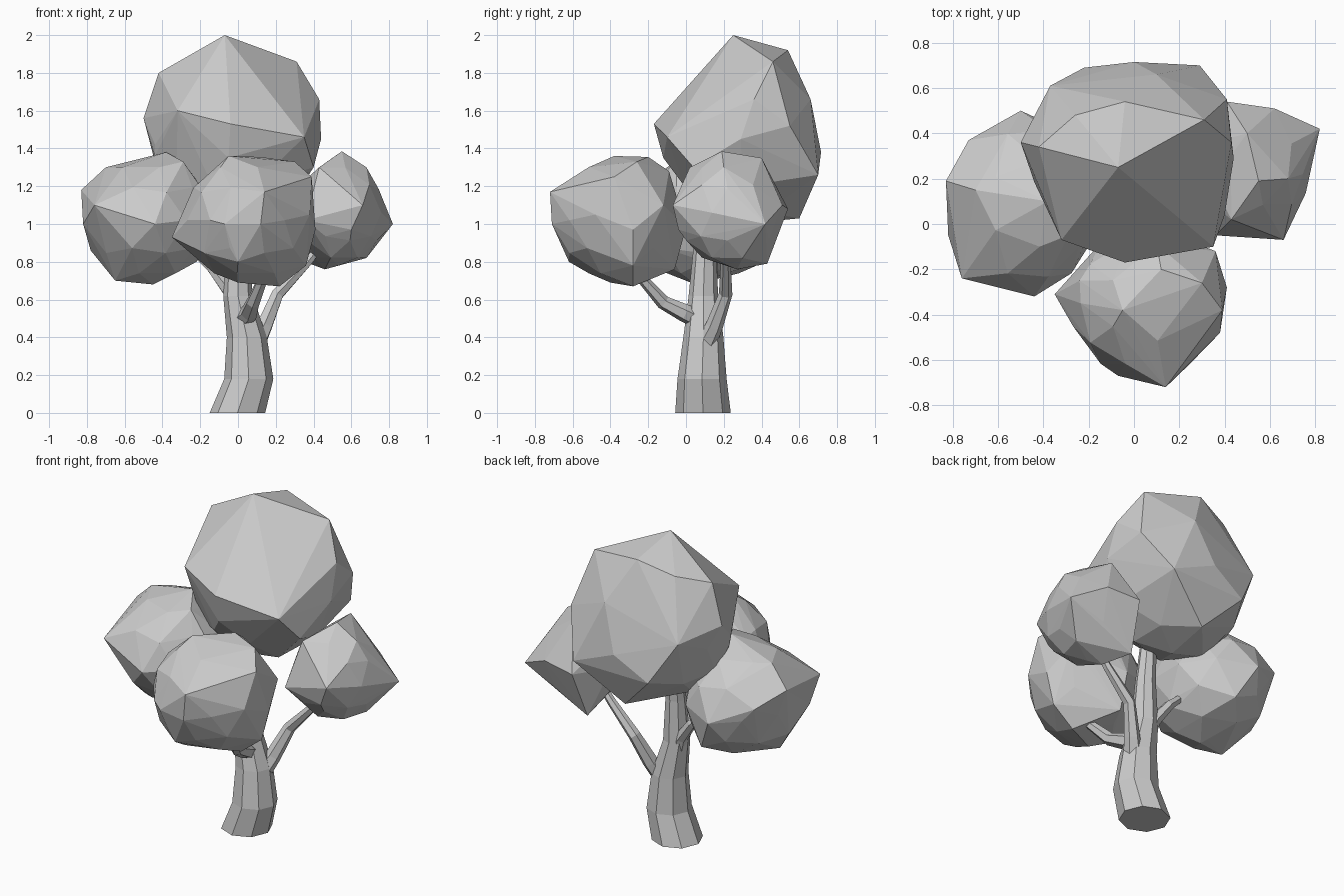
import bpy, bmesh
from mathutils import Vector, Matrix


def finish(bm, name):
    bmesh.ops.recalc_face_normals(bm, faces=bm.faces[:])
    mesh = bpy.data.meshes.new(name)
    bm.to_mesh(mesh)
    bm.free()
    obj = bpy.data.objects.new(name, mesh)
    bpy.context.collection.objects.link(obj)
    return obj


def limb(name, path, sides, level=False):
    """Faceted tapering tube through (x, y, z, radius) stations."""
    bm = bmesh.new()
    up = Vector((0, 0, 1))
    pts = [Vector(p[:3]) for p in path]
    rings = []
    for i, p in enumerate(path):
        d = up if level else pts[min(i + 1, len(pts) - 1)] - pts[max(i - 1, 0)]
        rot = up.rotation_difference(d.normalized()).to_matrix().to_4x4()
        rings.append(bmesh.ops.create_circle(bm, segments=sides, radius=p[3],
                                             matrix=Matrix.Translation(pts[i]) @ rot)["verts"])
    for a, b in zip(rings, rings[1:]):
        for k in range(sides):
            n = (k + 1) % sides
            bm.faces.new((a[k], a[n], b[n], b[k]))
    bm.faces.new(rings[0])
    bm.faces.new(rings[-1])
    return finish(bm, name)


def foliage(name, centre, radii, corners):
    """Low-poly clump: hull of a squashed icosphere and its protruding corners."""
    bm = bmesh.new()
    m = Matrix.Translation(centre) @ Matrix.Diagonal((*radii, 1))
    bmesh.ops.create_icosphere(bm, subdivisions=2, radius=1, matrix=m)
    points = [v.co.copy() for v in bm.verts] + [Vector(c) for c in corners]
    bm.clear()
    for p in points:
        bm.verts.new(p)
    bmesh.ops.convex_hull(bm, input=bm.verts[:])
    bmesh.ops.delete(bm, geom=[v for v in bm.verts if not v.link_faces], context='VERTS')
    return finish(bm, name)


# Trunk
limb("trunk", [(-0.003, 0.09, 0, 0.147), (0.057, 0.085, 0.18, 0.13),
               (0.047, 0.092, 0.4, 0.106), (0, 0.092, 0.62, 0.078),
               (0.0, 0.1, 0.88, 0.06), (0.0, 0.13, 1.15, 0.045)], 8, level=True)

# Branches
limb("right_branch", [(0.1, 0.11, 0.38, 0.055), (0.14, 0.15, 0.46, 0.046),
                      (0.21, 0.21, 0.63, 0.036), (0.37, 0.21, 0.8, 0.026),
                      (0.45, 0.21, 0.9, 0.02)], 6)
limb("front_branch", [(0.02, 0.08, 0.49, 0.055), (0.06, -0.01, 0.53, 0.048),
                      (0.08, -0.12, 0.585, 0.038), (0.14, -0.25, 0.73, 0.026),
                      (0.15, -0.3, 0.8, 0.02)], 6)
limb("left_branch", [(-0.01, 0.1, 0.54, 0.045), (-0.05, 0.12, 0.65, 0.038),
                     (-0.14, 0.14, 0.77, 0.03), (-0.28, 0.13, 0.9, 0.02)], 6)

# Foliage clumps
foliage("top_foliage", (-0.03, 0.3, 1.42), (0.43, 0.38, 0.42), [
    (-0.07, 0.25, 1.98), (-0.04, 0.54, 1.92), (0.31, 0.46, 1.86),
    (-0.42, 0.34, 1.8), (-0.26, 0.48, 1.85), (0.43, 0.36, 1.66),
    (0.41, 0.55, 1.52), (0.44, 0.29, 1.45), (0.40, 0.04, 1.3),
    (0.35, -0.1, 1.46), (-0.04, -0.17, 1.53), (-0.32, -0.07, 1.6),
    (-0.05, -0.12, 1.35), (-0.5, 0.36, 1.56), (-0.44, 0.2, 1.36),
    (-0.37, 0.61, 1.5), (-0.22, 0.69, 1.25), (0.0, 0.715, 1.38),
    (0.29, 0.70, 1.26), (0.1, 0.66, 1.66), (0.0, 0.6, 1.03),
    (-0.07, 0.25, 2.0)])
foliage("left_foliage", (-0.47, 0.09, 1.02), (0.33, 0.38, 0.33), [
    (-0.83, 0.19, 1.18), (-0.82, -0.05, 1.0), (-0.76, -0.24, 1.1),
    (-0.70, 0.15, 1.3), (-0.38, 0.1, 1.38), (-0.29, -0.05, 1.33),
    (-0.44, -0.32, 1.0), (-0.73, 0.37, 1.1), (-0.5, 0.5, 1.0),
    (-0.45, 0.05, 0.68), (-0.65, 0.0, 0.7), (-0.78, 0.1, 0.86),
    (-0.22, 0.1, 0.8), (-0.4, 0.42, 0.8), (-0.2, -0.05, 1.2)])
foliage("front_foliage", (0.05, -0.35, 1.02), (0.335, 0.33, 0.33), [
    (-0.35, -0.31, 0.93), (-0.24, -0.25, 1.18), (-0.05, -0.38, 1.36),
    (0.12, -0.2, 1.355), (0.3, -0.26, 1.33), (0.39, -0.38, 1.25),
    (0.41, -0.28, 0.97), (0.36, -0.28, 0.78), (0.38, -0.48, 1.05),
    (0.36, -0.12, 1.1), (0.14, -0.72, 1.17), (0.12, -0.71, 1.0),
    (-0.07, -0.67, 1.0), (0.0, -0.62, 0.8), (0.22, -0.28, 0.67),
    (0.0, -0.4, 0.69), (0.05, -0.06, 0.76), (0.05, 0.0, 0.98),
    (0.1, -0.09, 1.28)])
foliage("right_foliage", (0.53, 0.22, 1.06), (0.24, 0.27, 0.28), [
    (0.82, 0.42, 1.0), (0.66, -0.07, 1.1), (0.36, -0.05, 1.02),
    (0.55, 0.19, 1.385), (0.5, 0.4, 1.35), (0.68, 0.2, 1.3),
    (0.73, 0.25, 1.19), (0.41, 0.54, 1.08), (0.62, 0.51, 1.1),
    (0.46, 0.27, 0.76), (0.68, 0.3, 0.82), (0.38, 0.43, 0.79),
    (0.43, 0.02, 1.3), (0.6, -0.04, 0.97), (0.31, 0.2, 0.97)])
